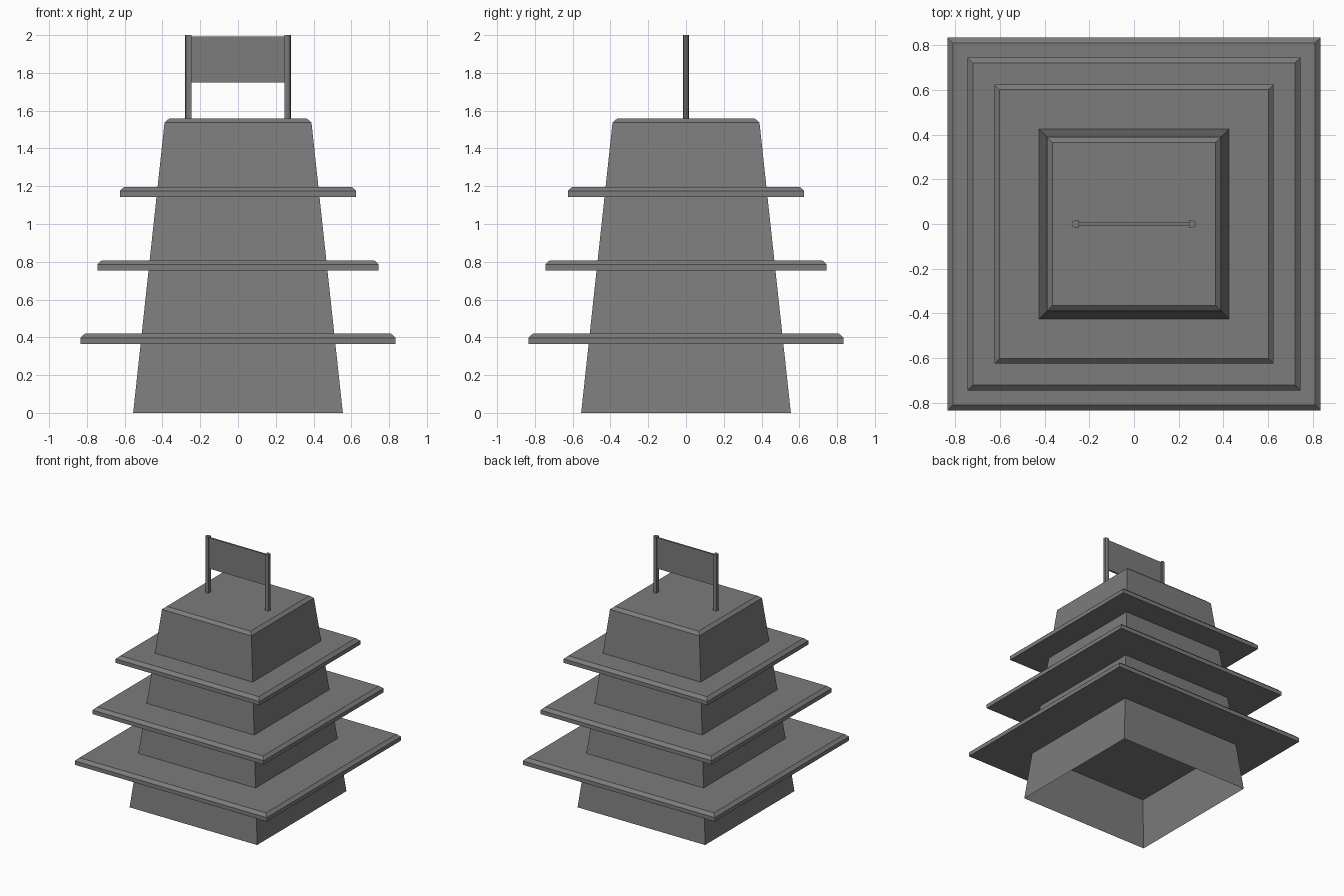
import bpy, bmesh, math

if "Cube" in bpy.data.objects:
    bpy.data.objects.remove(bpy.data.objects["Cube"])

dark_grey = bpy.data.materials.new("dark_grey")
dark_grey.diffuse_color = (0.2, 0.2, 0.2, 1)
dark_grey.use_nodes = True
dark_grey.node_tree.nodes["Principled BSDF"].inputs["Base Color"].default_value = dark_grey.diffuse_color


def loft(name, loops, cap_bottom=True):
    """Skin equal-sized counter-clockwise point loops and cap the ends."""
    bm = bmesh.new()
    loops = [[bm.verts.new(p) for p in loop] for loop in loops]
    for a, b in zip(loops, loops[1:]):
        for i in range(len(a)):
            j = (i + 1) % len(a)
            bm.faces.new((a[i], a[j], b[j], b[i]))
    bm.faces.new(loops[-1])
    if cap_bottom:
        bm.faces.new(loops[0][::-1])
    bmesh.ops.recalc_face_normals(bm, faces=bm.faces)
    mesh = bpy.data.meshes.new(name)
    bm.to_mesh(mesh)
    bm.free()
    mesh.materials.append(dark_grey)
    obj = bpy.data.objects.new(name, mesh)
    bpy.context.collection.objects.link(obj)
    return obj


def square(half, z):
    return [(sx * half, sy * half, z) for sx, sy in ((-1, -1), (1, -1), (1, 1), (-1, 1))]


# Tapered tower body, open underneath, chamfered at the top
loft("tower_body", [square(0.555, 0), square(0.389, 1.537), square(0.365, 1.558)],
     cap_bottom=False)

# Three square shelves with chamfered upper edges
for i, half in enumerate((0.835, 0.745, 0.626)):
    z = 0.366 + 0.389 * i
    loft(f"shelf_{i + 1}", [square(half, z), square(half, z + 0.031), square(half - 0.024, z + 0.053)])

# Two sign posts: rounded on the outside, square towards the panel
R = 0.0165
profile = [(0.247, -R)] + [(0.263 + R * math.cos(a), R * math.sin(a))
                           for a in (math.pi * (k / 4 - 0.5) for k in range(5))] + [(0.247, R)]
for side, s in (("left", -1), ("right", 1)):
    loft(f"sign_post_{side}", [[(s * x, y, z) for x, y in profile] for z in (1.558, 2.0)])

# Sign panel between the posts
bpy.ops.mesh.primitive_cube_add(size=1, location=(0, 0, 1.871))
panel = bpy.context.object
panel.name = "sign_panel"
panel.scale = (0.5, 0.014, 0.242)
panel.data.materials.append(dark_grey)
